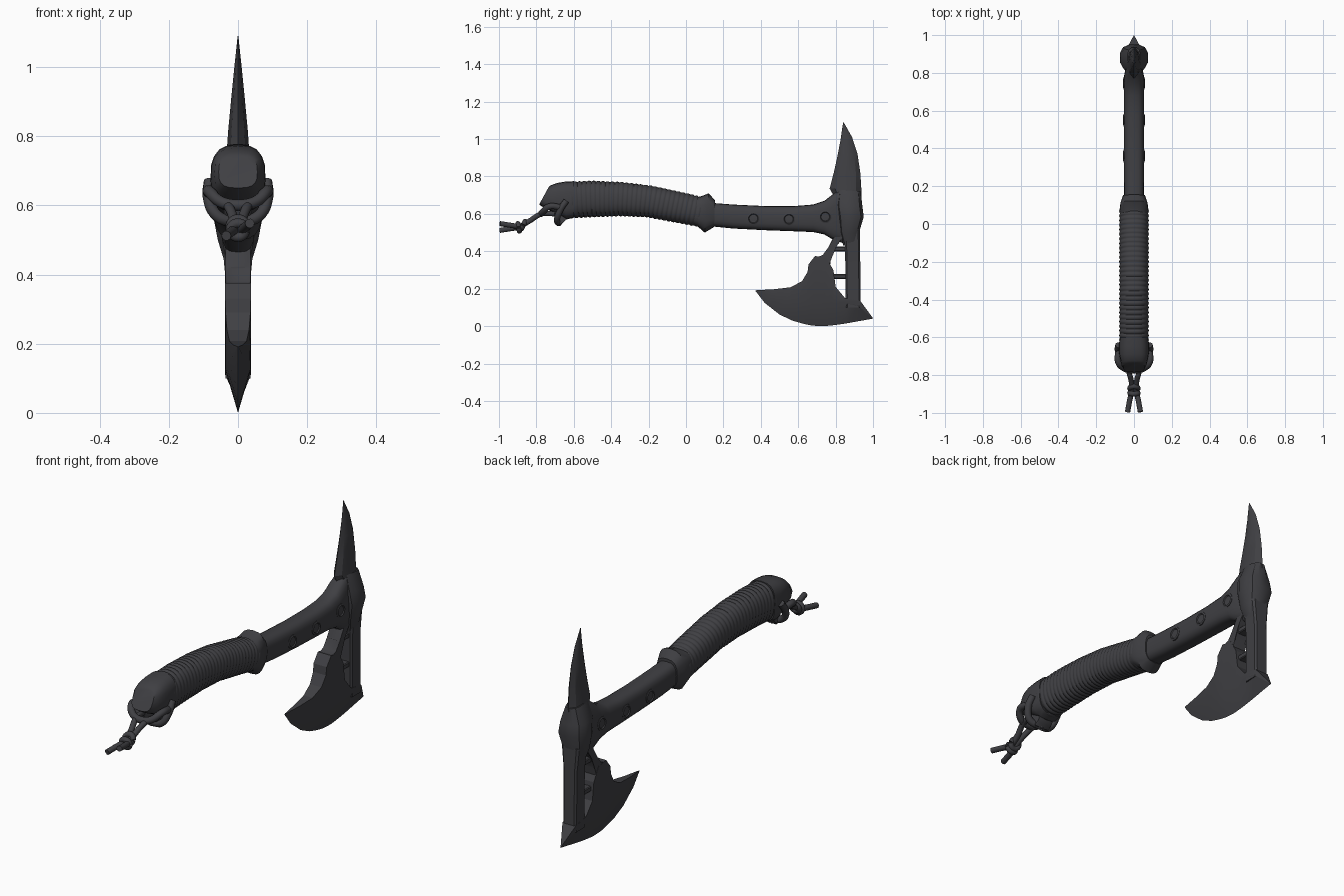
import bpy, bmesh, math
from mathutils import Vector

mat = bpy.data.materials.new("dark gunmetal")
mat.diffuse_color = (0.05, 0.05, 0.056, 1)


def finish(name, bm, angle=35):
    bmesh.ops.remove_doubles(bm, verts=bm.verts, dist=0.0002)
    bmesh.ops.recalc_face_normals(bm, faces=bm.faces)
    me = bpy.data.meshes.new(name)
    bm.to_mesh(me)
    bm.free()
    ob = bpy.data.objects.new(name, me)
    bpy.context.collection.objects.link(ob)
    me.materials.append(mat)
    bpy.ops.object.select_all(action='DESELECT')
    ob.select_set(True)
    bpy.context.view_layer.objects.active = ob
    bpy.ops.object.shade_smooth_by_angle(angle=math.radians(angle))
    return ob


def skin(bm, rings, caps=True):
    rows = [[bm.verts.new(p) for p in r] for r in rings]
    n = len(rows[0])
    for a, b in zip(rows, rows[1:]):
        for i in range(n):
            j = (i + 1) % n
            bm.faces.new((a[i], a[j], b[j], b[i]))
    if caps:
        bm.faces.new(rows[0])
        bm.faces.new(rows[-1])


def loft(name, stations, n=24, p=2.0, turn=0.0, angle=35):
    """stations: (y1, z1, y2, z2, half width): two opposite rim points and the x width"""
    def pw(v):
        return math.copysign(abs(v) ** (2 / p), v)
    rings = []
    for y1, z1, y2, z2, w in stations:
        ring = []
        for i in range(n):
            a = 2 * math.pi * i / n + turn
            c, s = pw(math.cos(a)), pw(math.sin(a))
            ring.append((w * s, (y1 + y2) / 2 + c * (y1 - y2) / 2,
                         (z1 + z2) / 2 + c * (z1 - z2) / 2))
        rings.append(ring)
    bm = bmesh.new()
    skin(bm, rings)
    return finish(name, bm, angle)


def prism(name, pts, w, bevel=0.006):
    bm = bmesh.new()
    skin(bm, [[(x, y, z) for y, z in pts] for x in (-w, w)])
    bmesh.ops.bevel(bm, geom=list(bm.edges), offset=bevel, segments=1, affect='EDGES')
    return finish(name, bm)


def cord(name, pts, r=0.016):
    cu = bpy.data.curves.new(name, 'CURVE')
    cu.dimensions = '3D'
    cu.bevel_depth = r
    cu.bevel_resolution = 3
    cu.resolution_u = 6
    cu.use_fill_caps = True
    sp = cu.splines.new('BEZIER')
    sp.bezier_points.add(len(pts) - 1)
    for b, q in zip(sp.bezier_points, pts):
        b.co = q
        b.handle_left_type = b.handle_right_type = 'AUTO'
    ob = bpy.data.objects.new(name, cu)
    bpy.context.collection.objects.link(ob)
    cu.materials.append(mat)
    bpy.ops.object.select_all(action='DESELECT')
    ob.select_set(True)
    bpy.context.view_layer.objects.active = ob
    bpy.ops.object.convert(target='MESH')
    bpy.ops.object.shade_smooth()


# wrapped grip: ribbed loft along a bowed path (y, centre z, half height)
path = [(-0.66, 0.672, 0.098), (-0.5, 0.68, 0.098), (-0.35, 0.679, 0.092),
        (-0.2, 0.667, 0.086), (0.0, 0.627, 0.083), (0.09, 0.607, 0.08)]


def sample(y):
    for a, b in zip(path, path[1:]):
        if y <= b[0]:
            t = (y - a[0]) / (b[0] - a[0])
            return a[1] + (b[1] - a[1]) * t, a[2] + (b[2] - a[2]) * t
    return path[-1][1:]


wraps, sub = 30, 5
grip = []
for k in range(wraps * sub + 1):
    y = -0.65 + 0.73 * k / (wraps * sub)
    z, h = sample(y)
    slope = (sample(min(y + 0.06, 0.09))[0] - sample(max(y - 0.06, -0.66))[0]) / 0.12
    d = Vector((-slope, 1)).normalized()
    f = 0.95 + 0.055 * abs(math.sin(math.pi * k / sub))
    grip.append((y + d.x * h * f, z + d.y * h * f, y - d.x * h * f, z - d.y * h * f, 0.078 * f))
loft("wrapped_grip", grip, 28, 2.3, angle=60)

# pommel with sloping end face
loft("pommel", [(-0.60, 0.775, -0.60, 0.58, 0.076), (-0.65, 0.772, -0.64, 0.57, 0.08),
                (-0.69, 0.765, -0.69, 0.60, 0.078), (-0.725, 0.752, -0.755, 0.63, 0.068),
                (-0.735, 0.742, -0.785, 0.65, 0.056)], 20, 3)
prism("pommel_heel", [(-0.62, 0.60), (-0.71, 0.62), (-0.70, 0.57), (-0.675, 0.535), (-0.65, 0.56)], 0.04)

# collar between grip and shaft
loft("collar", [(0.045, 0.69, 0.04, 0.54, 0.072), (0.075, 0.692, 0.06, 0.535, 0.077),
                (0.122, 0.71, 0.10, 0.50, 0.072), (0.155, 0.672, 0.15, 0.53, 0.058)], 20, 2.8)

# shaft flaring into the head
loft("shaft", [(0.12, 0.66, 0.12, 0.535, 0.052), (0.25, 0.65, 0.25, 0.522, 0.053),
               (0.42, 0.642, 0.42, 0.513, 0.053), (0.58, 0.642, 0.58, 0.507, 0.053),
               (0.68, 0.65, 0.68, 0.503, 0.053), (0.74, 0.67, 0.74, 0.49, 0.053),
               (0.785, 0.705, 0.79, 0.46, 0.052), (0.84, 0.75, 0.85, 0.44, 0.04)], 20, 3)

# bolts through the shaft
for i, (y, z) in enumerate([(0.36, 0.575), (0.55, 0.572), (0.745, 0.585)]):
    prof = [(-0.057, 0.024), (-0.06, 0.034), (0.06, 0.034), (0.057, 0.024)]
    prof = [(-0.052, 0.013), (-0.052, 0.022), (-0.057, 0.026), (-0.054, 0.034)]
    prof = prof + [(-x, r) for x, r in reversed(prof)]
    bm = bmesh.new()
    skin(bm, [[(x, y + r * math.cos(a * math.pi / 10), z + r * math.sin(a * math.pi / 10))
               for a in range(20)] for x, r in prof])
    finish("bolt_%d" % (i + 1), bm)

# back spike, socket and post as vertical lofts
loft("spike", [(0.80, 0.60, 0.945, 0.60, 0.05), (0.80, 0.68, 0.938, 0.66, 0.046),
               (0.768, 0.735, 0.937, 0.74, 0.034), (0.79, 0.82, 0.932, 0.82, 0.028),
               (0.81, 0.91, 0.917, 0.92, 0.019), (0.827, 1.0, 0.888, 1.01, 0.010),
               (0.84, 1.09, 0.843, 1.09, 0.001)], 8, 1.7, angle=25)
loft("head_socket", [(0.84, 0.43, 0.93, 0.45, 0.04), (0.82, 0.50, 0.927, 0.50, 0.06),
                     (0.81, 0.58, 0.952, 0.585, 0.076), (0.80, 0.65, 0.945, 0.64, 0.068),
                     (0.81, 0.73, 0.936, 0.72, 0.036)], 12, 2.6, math.pi / 12, 28)
loft("blade_post", [(0.853, 0.10, 0.935, 0.10, 0.037), (0.85, 0.40, 0.932, 0.40, 0.038),
                    (0.845, 0.52, 0.93, 0.52, 0.05)], 8, 7, math.pi / 8, 25)

# axe blade: cutting edge, bevel line, top line, half thickness
blade = [(0.37, 0.19, 0.375, 0.19, 0.378, 0.192, 0.002),
         (0.42, 0.125, 0.46, 0.165, 0.47, 0.197, 0.014),
         (0.50, 0.062, 0.54, 0.14, 0.56, 0.208, 0.025),
         (0.57, 0.029, 0.60, 0.13, 0.62, 0.24, 0.032),
         (0.63, 0.012, 0.645, 0.127, 0.65, 0.29, 0.036),
         (0.67, 0.004, 0.675, 0.125, 0.655, 0.33, 0.037),
         (0.70, 0.001, 0.70, 0.125, 0.69, 0.375, 0.037),
         (0.74, 0.0, 0.74, 0.126, 0.75, 0.365, 0.037),
         (0.79, 0.005, 0.78, 0.128, 0.788, 0.30, 0.037),
         (0.82, 0.009, 0.80, 0.13, 0.80, 0.21, 0.037),
         (0.86, 0.015, 0.85, 0.125, 0.85, 0.15, 0.037),
         (0.92, 0.026, 0.92, 0.11, 0.932, 0.135, 0.037),
         (1.0, 0.04, 0.996, 0.043, 0.997, 0.046, 0.002)]
bm = bmesh.new()
skin(bm, [[(0, a, b), (t, c, d), (t, e, f), (-t, e, f), (-t, c, d)] for a, b, c, d, e, f, t in blade])
finish("axe_blade", bm, 20)

# hooked strut and cross bars joining blade to head
prism("blade_strut", [(0.69, 0.372), (0.70, 0.33), (0.77, 0.32), (0.775, 0.37), (0.80, 0.43),
                      (0.86, 0.50), (0.85, 0.56), (0.80, 0.50), (0.76, 0.42), (0.735, 0.375)], 0.036)
for i, z in enumerate((0.265, 0.412)):
    prism("cross_bar_%d" % (i + 1), [(0.76, z - 0.013), (0.87, z - 0.013), (0.87, z + 0.013), (0.76, z + 0.013)],
          0.024, 0.004)

# lanyard: loops round the pommel, two strands, knot and loose ends
half = [(0.0, -0.775, 0.60), (0.05, -0.765, 0.61), (0.083, -0.73, 0.64), (0.082, -0.67, 0.635)]
cord("lanyard_loop", [(-x, y, z) for x, y, z in reversed(half[1:])] + half, 0.017)
for side, s in (("left", -1), ("right", 1)):
    cord("lanyard_wrap_" + side, [(s * 0.082, -0.64, 0.67), (s * 0.085, -0.67, 0.625),
                                  (s * 0.06, -0.69, 0.57), (0, -0.68, 0.55)], 0.017)
    cord("lanyard_strand_" + side, [(s * 0.04, -0.70, 0.60), (s * 0.03, -0.77, 0.60),
                                    (s * 0.013, -0.84, 0.56), (s * 0.012, -0.89, 0.53)], 0.014)
    cord("lanyard_end_" + side, [(s * 0.01, -0.88, 0.53), (s * 0.022, -0.93, 0.53 + s * 0.008),
                                 (s * 0.034, -0.995, 0.53 + s * 0.018)], 0.014)
for i, (y, z, tilt) in enumerate([(-0.87, 0.54, 0.5), (-0.895, 0.528, -0.2)]):
    pts = []
    for k in range(9):
        a = 2 * math.pi * k / 8
        pts.append((0.022 * math.cos(a), y + 0.02 * math.sin(a) * tilt, z + 0.02 * math.sin(a)))
    cord("lanyard_knot_%d" % (i + 1), pts, 0.014)
